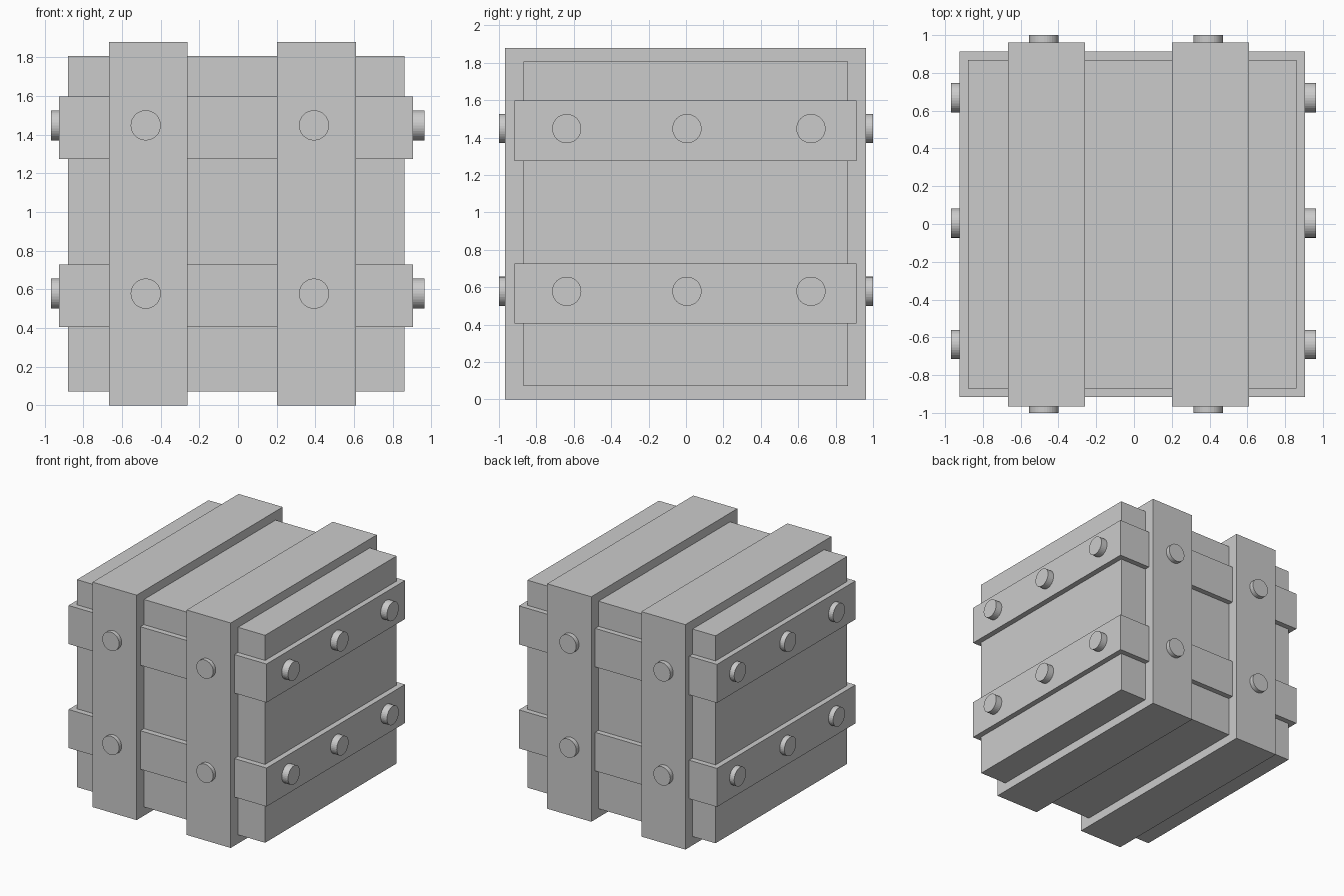
import bpy
from math import pi

if "Cube" in bpy.data.objects:
    bpy.data.objects.remove(bpy.data.objects["Cube"])


def box(name, x, y, z):
    """Box from its (min, max) range on each axis."""
    bpy.ops.mesh.primitive_cube_add(size=1, location=[(a + b) / 2 for a, b in (x, y, z)])
    ob = bpy.context.object
    ob.name = name
    ob.scale = [b - a for a, b in (x, y, z)]
    bpy.ops.object.transform_apply(location=False, rotation=False, scale=True)


def bolt(name, length, loc, rot):
    """Round bolt passing through the crate, showing a head on both sides."""
    bpy.ops.mesh.primitive_cylinder_add(vertices=32, radius=0.078, depth=length,
                                        location=loc, rotation=rot)
    bpy.context.object.name = name


# Crate body
box("crate_body", (-0.88, 0.86), (-0.87, 0.867), (0.073, 1.807))

# Upright bands wrapping front, top, back and bottom
for side, x in (("left", (-0.668, -0.26)), ("right", (0.202, 0.61))):
    box(side + "_upright_band", x, (-0.967, 0.962), (0, 1.88))

# Horizontal bands wrapping all four sides
for level, z in (("lower", (0.406, 0.728)), ("upper", (1.275, 1.597))):
    box(level + "_horizontal_band", (-0.925, 0.906), (-0.917, 0.912), z)

# Bolts: front-to-back through the uprights, side-to-side through the horizontals
for level, z in (("lower", 0.578), ("upper", 1.448)):
    for side, x in (("left", -0.477), ("right", 0.393)):
        bolt(f"{level}_{side}_front_back_bolt", 2.0, (x, 0, z), (pi / 2, 0, 0))
    for place, y in (("front", -0.638), ("middle", 0.005), ("back", 0.668)):
        bolt(f"{level}_{place}_side_bolt", 1.932, (-0.002, y, z), (0, pi / 2, 0))
